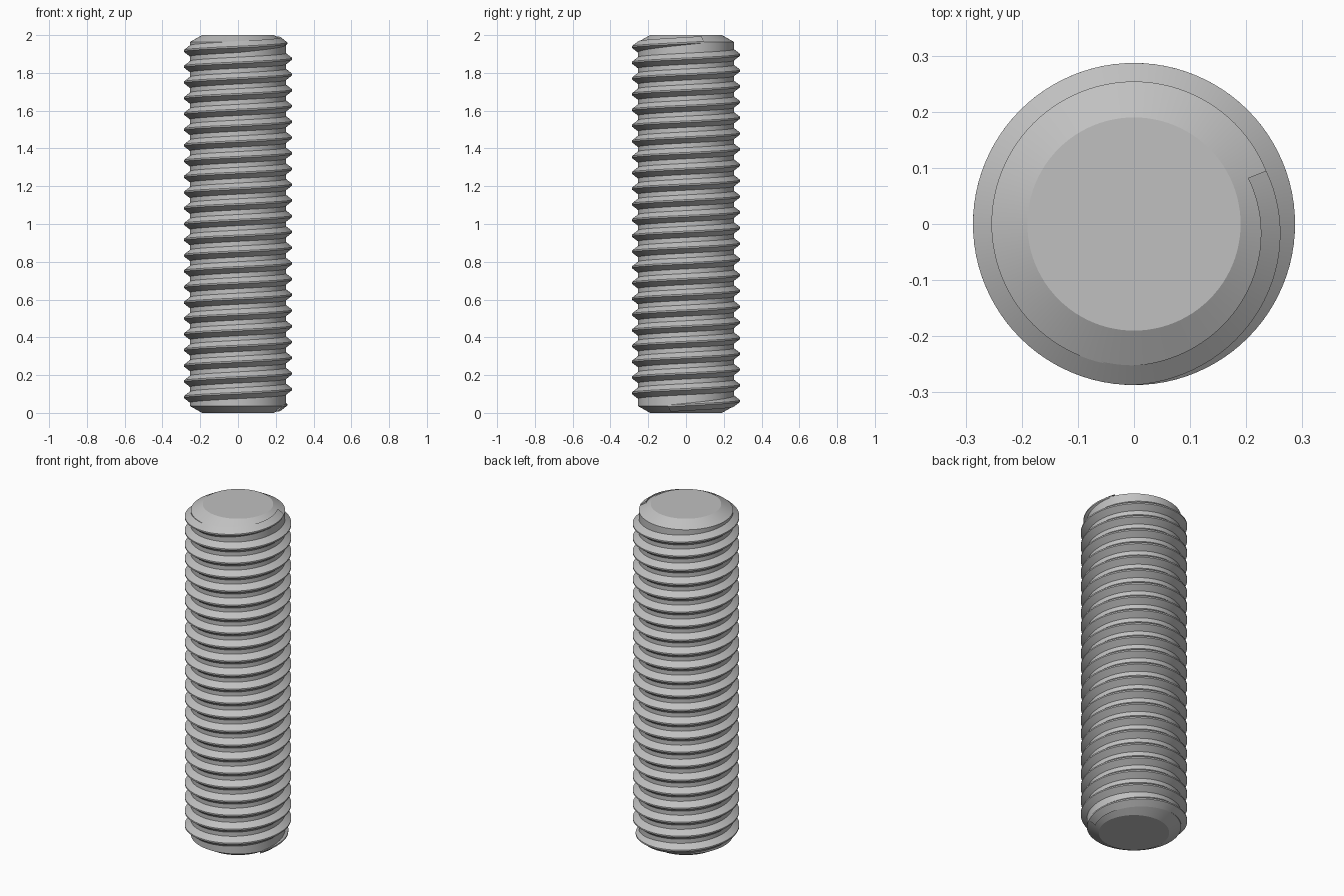
import bpy
import bmesh
from math import cos, sin, pi, radians

cube = bpy.data.objects.get("Cube")
if cube:
    bpy.data.objects.remove(cube, do_unlink=True)

HEIGHT, CORE_R, CREST_R, END_R = 2.0, 0.254, 0.287, 0.19
CHAMFER = 0.036
FIRST_Z = 0.042                                # crest height where the helix begins its first turn
TURNS = 23
PITCH = (HEIGHT - 2 * FIRST_Z) / TURNS
SEGMENTS = 96
LEAD, RUNOUT = radians(22), radians(112)       # thread overrun and taper length

steel = bpy.data.materials.new("grey steel")
steel.use_nodes = True
steel.diffuse_color = (0.53, 0.53, 0.53, 1)
steel.node_tree.nodes["Principled BSDF"].inputs["Base Color"].default_value = steel.diffuse_color


def bridge(bm, a, b, closed):
    """Join two rows of vertices with quads."""
    for i in range(len(a) if closed else len(a) - 1):
        j = (i + 1) % len(a)
        bm.faces.new((a[i], a[j], b[j], b[i]))


def finish(bm, name):
    bmesh.ops.recalc_face_normals(bm, faces=bm.faces)
    mesh = bpy.data.meshes.new(name)
    bm.to_mesh(mesh)
    bm.free()
    mesh.materials.append(steel)
    obj = bpy.data.objects.new(name, mesh)
    bpy.context.collection.objects.link(obj)
    bpy.ops.object.select_all(action="DESELECT")
    obj.select_set(True)
    bpy.context.view_layer.objects.active = obj
    bpy.ops.object.shade_smooth_by_angle(angle=radians(25))


# Chamfered core rod
bm = bmesh.new()
rings = []
for r, z in ((END_R, 0), (CORE_R, CHAMFER), (CORE_R, HEIGHT - CHAMFER), (END_R, HEIGHT)):
    rings.append([bm.verts.new((r * cos(2 * pi * k / SEGMENTS), r * sin(2 * pi * k / SEGMENTS), z))
                  for k in range(SEGMENTS)])
for low, high in zip(rings, rings[1:]):
    bridge(bm, low, high, True)
bm.faces.new(rings[0])
bm.faces.new(rings[-1])
finish(bm, "core_rod")

# Right-handed thread ridge, sinking into the core at both ends
bm = bmesh.new()
depth = CREST_R - CORE_R
profile = ((-depth - 0.002, -0.031), (0, -0.004), (0, 0.004), (-depth - 0.002, 0.031))
start, end = -LEAD, 2 * pi * TURNS + LEAD
steps = round((end - start) / (2 * pi) * SEGMENTS)
sections = []
for k in range(steps + 1):
    t = start + (end - start) * k / steps
    rise = min(1, (t - start) / RUNOUT, (end - t) / RUNOUT)
    crest = CORE_R + depth * rise
    z = FIRST_Z + PITCH * t / (2 * pi)
    sections.append([bm.verts.new(((crest + dr) * cos(t), (crest + dr) * sin(t), z + dz))
                     for dr, dz in profile])
for a, b in zip(sections, sections[1:]):
    bridge(bm, a, b, True)
bm.faces.new(sections[0])
bm.faces.new(sections[-1])
finish(bm, "thread_ridge")
